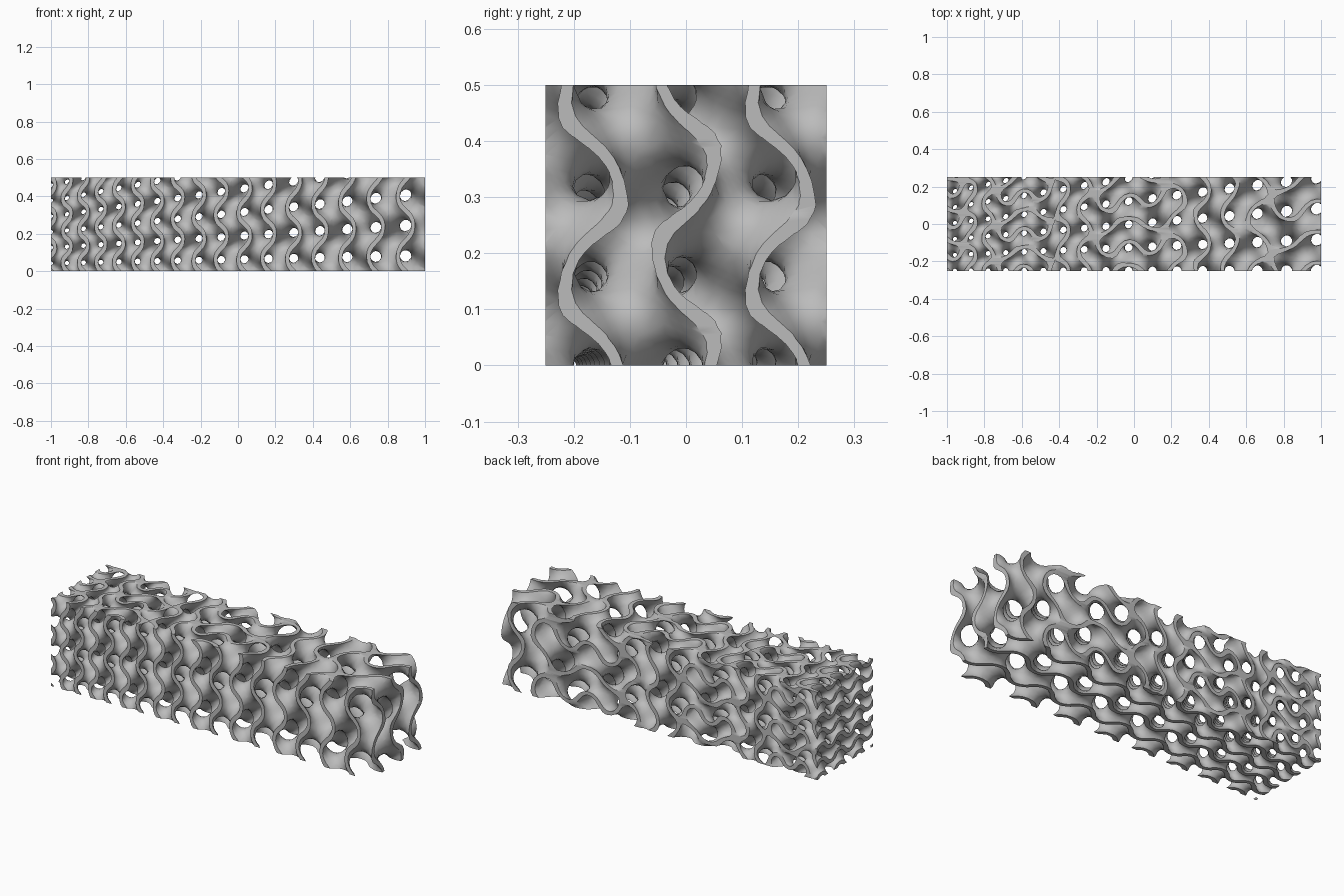
import bpy
import bmesh
from math import sin, cos, pi, exp, log, ceil, radians
from mathutils import Vector

if "Cube" in bpy.data.objects:
    bpy.data.objects.remove(bpy.data.objects["Cube"])

# Bar size, wall thickness and grading: cells double in size from one end to the other
LOW, HIGH = Vector((-1, -0.25, 0)), Vector((1, 0.25, 0.5))
HALF_WALL = 0.01
FREQ = 12 * pi
STEP = pi / 6
SHIFT = 0.37
MARGIN = 3
AXES = [(1, 0, 0), (0, 1, 0), (0, 0, 1)]
CORNERS = [(i, j, k) for i in (0, 1) for j in (0, 1) for k in (0, 1)]


def add(a, b):
    return (a[0] + b[0], a[1] + b[1], a[2] + b[2])


def phase(node):
    return Vector([(n + SHIFT) * STEP for n in node])


def gyroid(p):
    x, y, z = p
    return sin(x) * cos(y) + sin(y) * cos(z) + sin(z) * cos(x)


def slope(p):
    x, y, z = p
    return Vector((cos(x) * cos(y) - sin(z) * sin(x),
                   cos(y) * cos(z) - sin(x) * sin(y),
                   cos(z) * cos(x) - sin(y) * sin(z)))


def growth(x):
    return exp(x / (2 * FREQ))


def to_world(p):
    """Position and unit normal in the graded bar for a point of the regular lattice."""
    s = growth(p.x)
    g = slope(p)
    normal = Vector((g.x * FREQ - (p.y * g.y + p.z * g.z) / 2, FREQ * g.y, FREQ * g.z))
    place = Vector((2 * (s - 1), p.y * s / FREQ, p.z * s / FREQ)) + LOW
    return place, normal.normalized()


values = {}


def value(node):
    if node not in values:
        values[node] = gyroid(phase(node))
    return values[node]


def cell_point(cell):
    """Mean of the edge crossings of a cell, pulled on to the surface."""
    total, count = Vector(), 0
    for axis, step in enumerate(AXES):
        for corner in CORNERS:
            if corner[axis]:
                continue
            a = add(cell, corner)
            b = add(a, step)
            fa, fb = value(a), value(b)
            if (fa > 0) != (fb > 0):
                total += phase(a).lerp(phase(b), fa / (fa - fb))
                count += 1
    p = total / count
    for _ in range(2):
        g = slope(p)
        p = p - g * (gyroid(p) / g.length_squared)
    return p


# Middle surface of the lattice, one vertex per crossed cell
bm = bmesh.new()
cells, normals = {}, {}


def cell_vert(cell):
    if cell not in cells:
        place, normal = to_world(cell_point(cell))
        vert = bm.verts.new(place)
        cells[cell] = vert
        normals[vert] = normal
    return cells[cell]


columns = ceil(2 * FREQ * log(2) / STEP) + MARGIN
for i in range(-MARGIN, columns):
    rows = ceil(0.5 * FREQ / growth(i * STEP) / STEP) + MARGIN
    for j in range(-MARGIN, rows):
        for k in range(-MARGIN, rows):
            node = (i, j, k)
            inside = value(node) > 0
            for axis, step in enumerate(AXES):
                if (value(add(node, step)) > 0) == inside:
                    continue
                u, v = [[-n for n in AXES[(axis + d) % 3]] for d in (1, 2)]
                ring = [node, add(node, u), add(add(node, u), v), add(node, v)]
                bm.faces.new([cell_vert(c) for c in ring])


# Trim pinched corners of the ragged border, all of it outside the bar
def outside(p):
    return any(p[a] < LOW[a] - 0.005 or p[a] > HIGH[a] + 0.005 for a in range(3))


for _ in range(4):
    pinched = [v for v in bm.verts if not v.is_manifold and outside(v.co)]
    for v in pinched:
        normals.pop(v)
    bmesh.ops.delete(bm, geom=pinched, context='VERTS')

# Thicken into a closed wall
faces = list(bm.faces)
middle = list(bm.verts)
border = [tuple(e.verts) for e in bm.edges if e.is_boundary]
twin = {}
for v in middle:
    offset = normals[v] * HALF_WALL
    twin[v] = bm.verts.new(v.co - offset)
    v.co = v.co + offset
for f in faces:
    bm.faces.new([twin[v] for v in reversed(f.verts)])
for a, b in border:
    bm.faces.new((a, b, twin[b], twin[a]))
bmesh.ops.triangulate(bm, faces=bm.faces[:])

# Cut to the box and cap each cut
for axis, direction in enumerate(AXES):
    for point, sign in ((LOW, -1), (HIGH, 1)):
        normal = Vector(direction) * sign
        cut = bmesh.ops.bisect_plane(
            bm, geom=bm.verts[:] + bm.edges[:] + bm.faces[:], dist=1e-5,
            plane_co=point, plane_no=normal, clear_outer=True)["geom_cut"]
        rim = [e for e in cut if isinstance(e, bmesh.types.BMEdge) and e.is_boundary]
        bmesh.ops.triangle_fill(bm, edges=rim, normal=normal, use_beauty=False)
bmesh.ops.recalc_face_normals(bm, faces=bm.faces[:])

mesh = bpy.data.meshes.new("graded_lattice_bar")
bm.to_mesh(mesh)
bm.free()
bar = bpy.data.objects.new("graded_lattice_bar", mesh)
bpy.context.collection.objects.link(bar)

# Plain grey
grey = bpy.data.materials.new("plain_grey")
grey.use_nodes = True
colour = (0.5, 0.5, 0.5, 1)
grey.diffuse_color = colour
grey.node_tree.nodes["Principled BSDF"].inputs["Base Color"].default_value = colour
mesh.materials.append(grey)

bpy.ops.object.select_all(action='DESELECT')
bar.select_set(True)
bpy.context.view_layer.objects.active = bar
bpy.ops.object.shade_smooth_by_angle(angle=radians(40))
